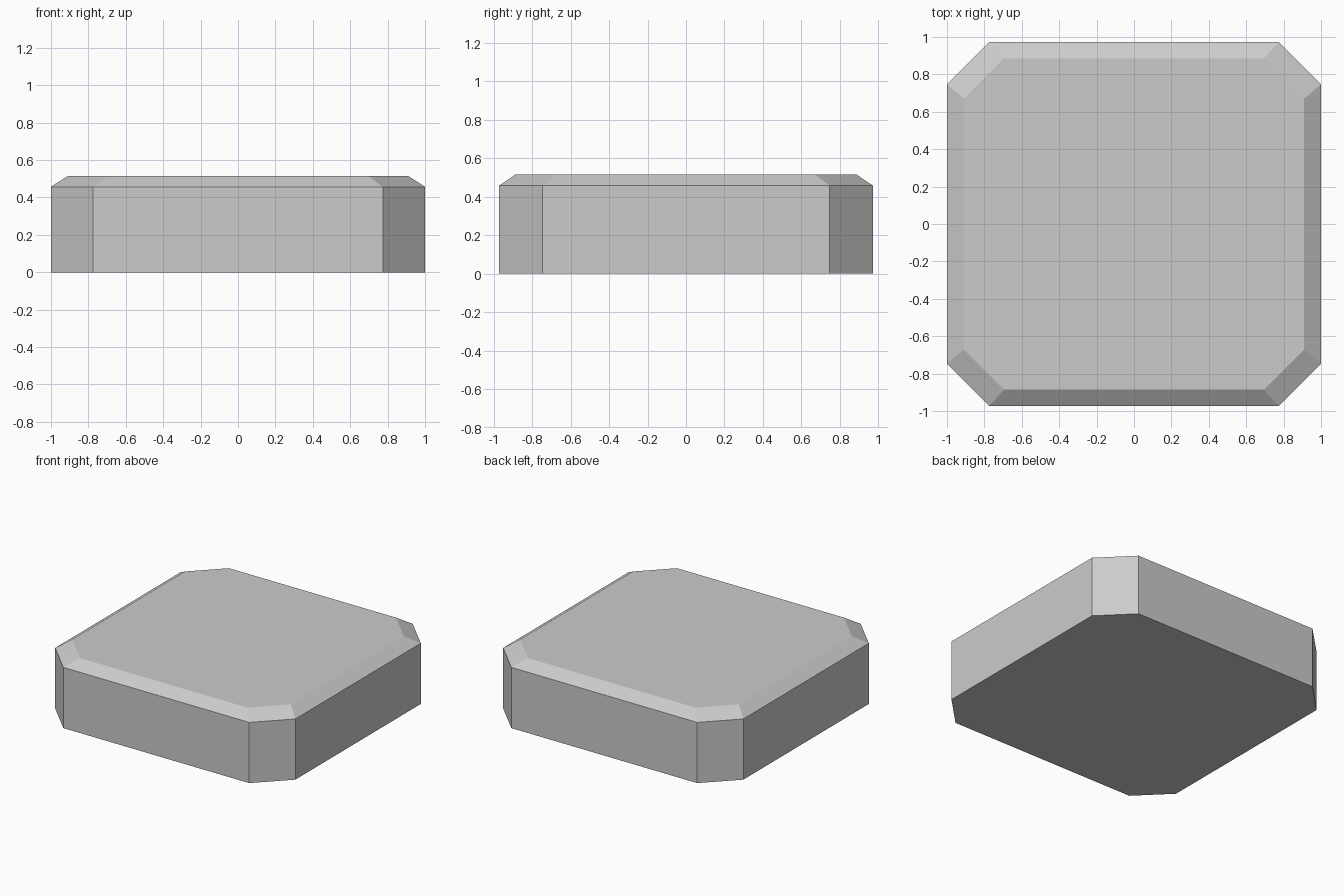
import bpy, bmesh

if "Cube" in bpy.data.objects:
    bpy.data.objects.remove(bpy.data.objects["Cube"])


def octagon(bm, hx, hy, cut, z):
    """Rectangle outline with 45-degree cut corners, counter-clockwise."""
    pts = [(hx, -hy + cut), (hx, hy - cut), (hx - cut, hy), (-hx + cut, hy),
           (-hx, hy - cut), (-hx, -hy + cut), (-hx + cut, -hy), (hx - cut, -hy)]
    return [bm.verts.new((x, y, z)) for x, y in pts]


# Slab: straight walls, then a shallow chamfer up to the flat top
bm = bmesh.new()
rings = [octagon(bm, 1.0, 0.972, 0.226, 0.0),
         octagon(bm, 1.0, 0.972, 0.226, 0.457),
         octagon(bm, 0.91, 0.886, 0.215, 0.515)]
for low, high in zip(rings, rings[1:]):
    for i in range(8):
        j = (i + 1) % 8
        bm.faces.new((low[i], low[j], high[j], high[i]))

# Bottom and top caps
bm.faces.new(rings[0][::-1])
bm.faces.new(rings[-1])

mesh = bpy.data.meshes.new("chamfered_slab")
bm.to_mesh(mesh)
bm.free()
slab = bpy.data.objects.new("chamfered_slab", mesh)
bpy.context.collection.objects.link(slab)
